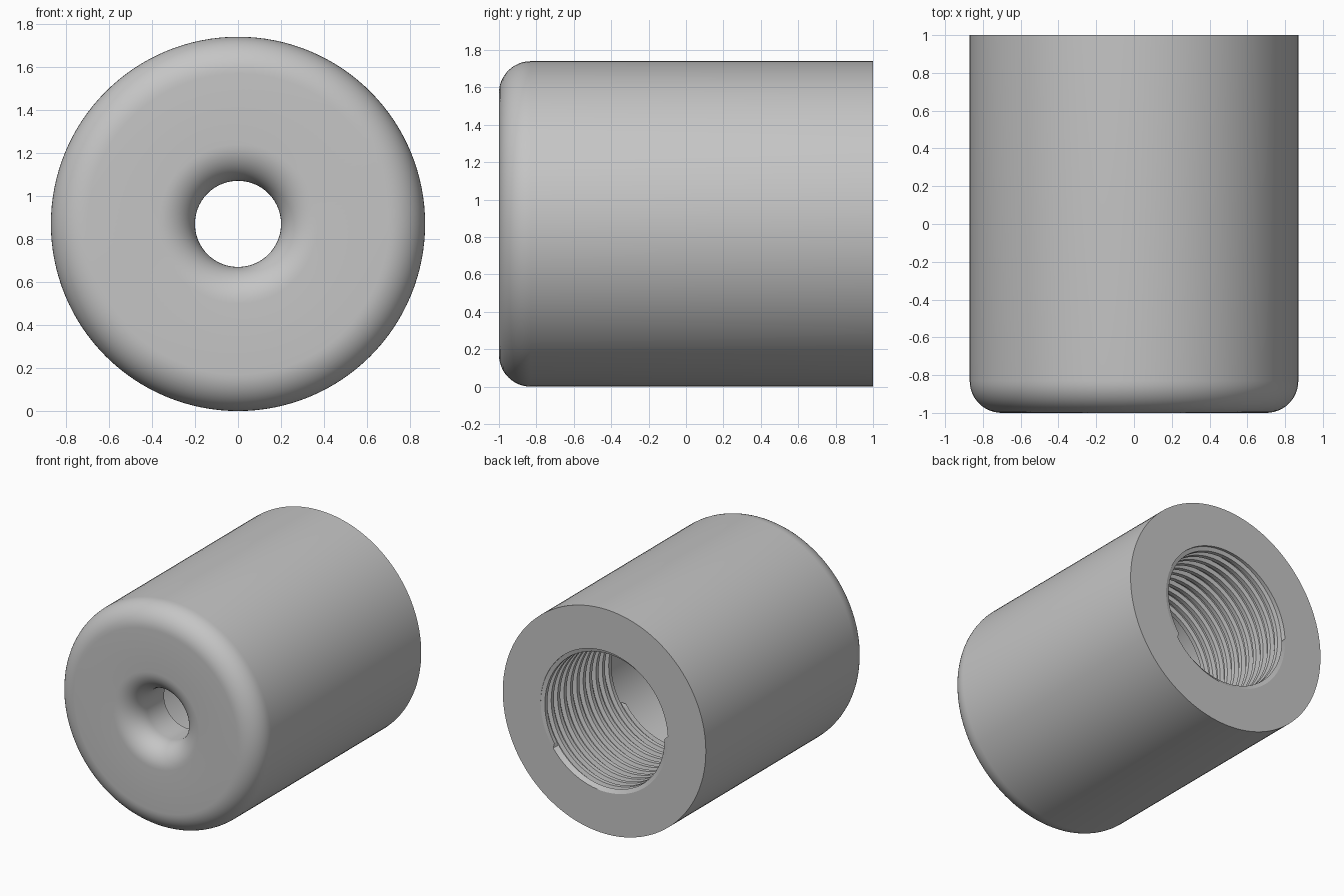
import bpy, bmesh, math
from mathutils import Vector, Matrix

cube = bpy.data.objects.get("Cube")
if cube:
    bpy.data.objects.remove(cube, do_unlink=True)

R, BORE, CREST, HOLE = 0.87, 0.545, 0.515, 0.2   # radii
FILLET = 0.17                                    # front edge and hole lip
FLOOR, THREAD_START, BACK = -0.62, 0.14, 1.0     # positions along y
TURNS, SEG = 11, 128

grey = bpy.data.materials.new("plain grey")
grey.use_nodes = True
colour = (0.56, 0.56, 0.56, 1)
grey.diffuse_color = colour
grey.node_tree.nodes["Principled BSDF"].inputs["Base Color"].default_value = colour


def finish(bm, name):
    mesh = bpy.data.meshes.new(name)
    bm.to_mesh(mesh)
    bm.free()
    mesh.materials.append(grey)
    obj = bpy.data.objects.new(name, mesh)
    bpy.context.collection.objects.link(obj)
    obj.location.z = R
    bpy.ops.object.select_all(action='DESELECT')
    obj.select_set(True)
    bpy.context.view_layer.objects.active = obj
    bpy.ops.object.shade_smooth_by_angle(angle=math.radians(30))


def arc(r, y, start, end, steps=12):
    """Quarter-round profile points (radius, y)."""
    angles = [math.radians(start + (end - start) * i / steps) for i in range(steps + 1)]
    return [(r + FILLET * math.cos(a), y + FILLET * math.sin(a)) for a in angles]


# Turned body: flat back, rounded front edge, rounded hole lip, smooth inner bore
profile = [(BORE, BACK), (R, BACK)]
profile += arc(R - FILLET, -1 + FILLET, 0, -90)
profile += arc(HOLE + FILLET, -1 + FILLET, 270, 180)
profile += [(HOLE, FLOOR), (BORE, FLOOR), (BORE, THREAD_START)]
bm = bmesh.new()
verts = [bm.verts.new((r, y, 0)) for r, y in profile]
edges = [bm.edges.new(pair) for pair in zip(verts, verts[1:])]
bmesh.ops.spin(bm, geom=verts + edges, cent=(0, 0, 0), axis=(0, 1, 0),
               angle=math.tau, steps=SEG, use_duplicate=False)
bmesh.ops.remove_doubles(bm, verts=bm.verts, dist=1e-4)
bmesh.ops.recalc_face_normals(bm, faces=bm.faces)
back_face = max(bm.faces, key=lambda f: f.calc_center_median().y)
if back_face.normal.y < 0:
    bmesh.ops.reverse_faces(bm, faces=bm.faces)
finish(bm, "body")

# Screw thread: a trapezoid profile wound along the bore, trimmed at both ends
pitch = (BACK - THREAD_START) / TURNS
tooth = [(0, BORE), (0.4, BORE), (0.5, CREST), (0.9, CREST)]
rows = [(k + t, r) for k in range(-1, TURNS + 1) for t, r in tooth]
bm = bmesh.new()
grid = []
for turn, r in rows:
    row = []
    for i in range(SEG + 1):
        y = THREAD_START + pitch * (turn + i / SEG)
        trimmed = min(max(y, THREAD_START), BACK)
        radius = r if trimmed == y else BORE
        row.append(bm.verts.new(Matrix.Rotation(math.tau * i / SEG, 3, 'Y')
                                @ Vector((radius, trimmed, 0))))
    grid.append(row)
for low, high in zip(grid, grid[1:]):
    for i in range(SEG):
        bm.faces.new((low[i], low[i + 1], high[i + 1], high[i]))
bmesh.ops.remove_doubles(bm, verts=bm.verts, dist=1e-4)
bmesh.ops.dissolve_degenerate(bm, edges=bm.edges, dist=1e-5)
bm.normal_update()
outward = []
for f in bm.faces:
    c = f.calc_center_median()
    if f.normal.x * c.x + f.normal.z * c.z > 0:
        outward.append(f)
bmesh.ops.reverse_faces(bm, faces=outward)
finish(bm, "bore_thread")
